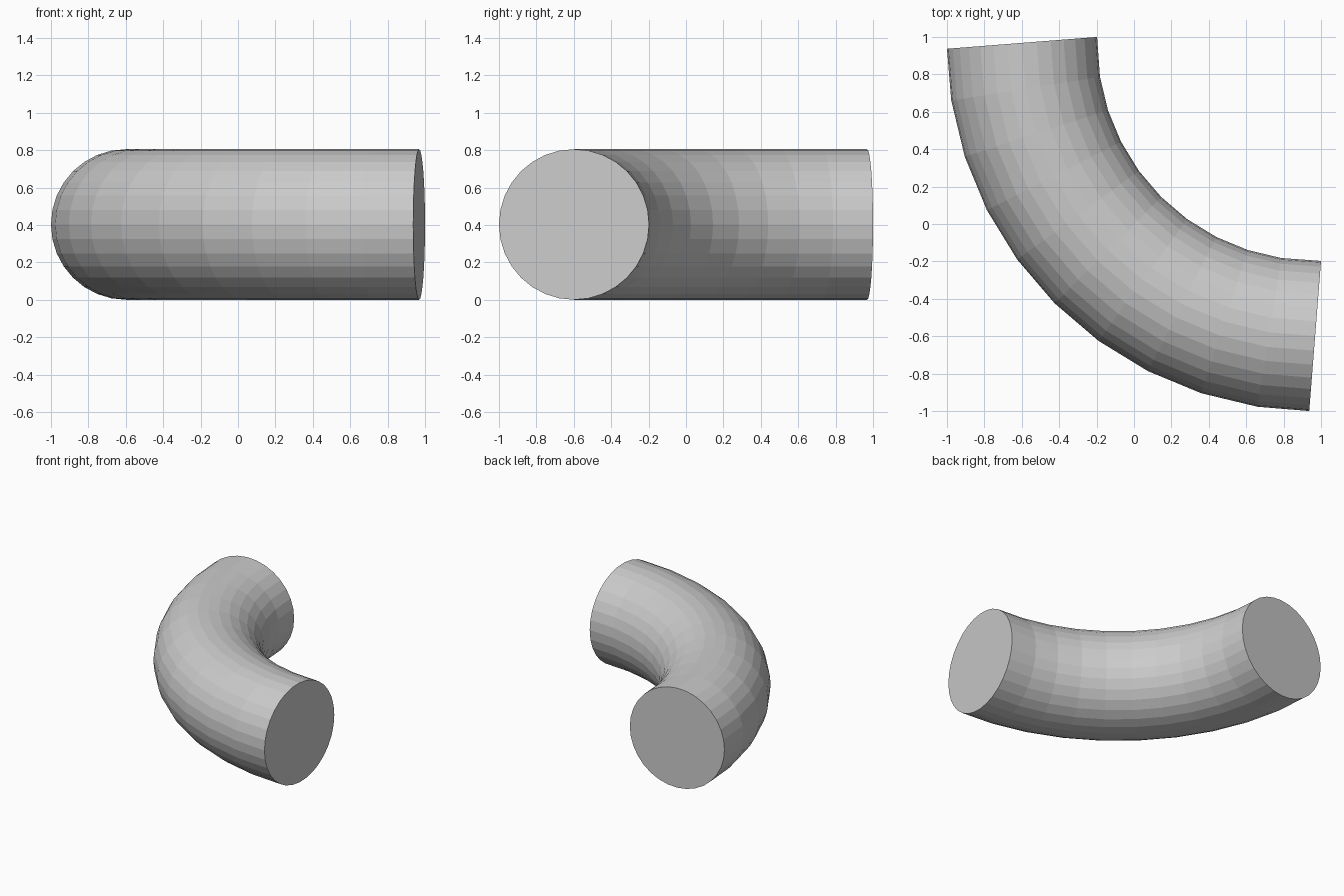
import bpy, bmesh
from math import sin, cos, pi, radians
from mathutils import Vector

if "Cube" in bpy.data.objects:
    bpy.data.objects.remove(bpy.data.objects["Cube"])

SIDES, STEPS = 32, 10
TUBE = 0.4025
TILT = radians(90 / STEPS / 2)          # end cuts are square to the first and last segments
CENTRE = 1 - TUBE * sin(TILT)           # bend centre, same in x and y
BEND = 1 + CENTRE - TUBE * cos(TILT)    # radius of the bend's centreline

bm = bmesh.new()
rings = []

# Rings swept round a quarter turn
for i in range(STEPS + 1):
    a = pi + (pi / 2) * i / STEPS
    mid = Vector((CENTRE + BEND * cos(a), CENTRE + BEND * sin(a), TUBE))
    cut = a + (TILT if i == 0 else -TILT if i == STEPS else 0)
    out = Vector((cos(cut), sin(cut), 0))
    ring = []
    for k in range(SIDES):
        t = 2 * pi * k / SIDES
        ring.append(bm.verts.new(mid + TUBE * (out * cos(t) + Vector((0, 0, sin(t))))))
    rings.append(ring)

# Pipe wall
for r0, r1 in zip(rings, rings[1:]):
    for k in range(SIDES):
        n = (k + 1) % SIDES
        bm.faces.new((r0[k], r0[n], r1[n], r1[k]))

# End caps
bm.faces.new(rings[0])
bm.faces.new(rings[-1])
bmesh.ops.recalc_face_normals(bm, faces=bm.faces)

mesh = bpy.data.meshes.new("pipe_elbow")
bm.to_mesh(mesh)
bm.free()
bpy.context.collection.objects.link(bpy.data.objects.new("pipe_elbow", mesh))
